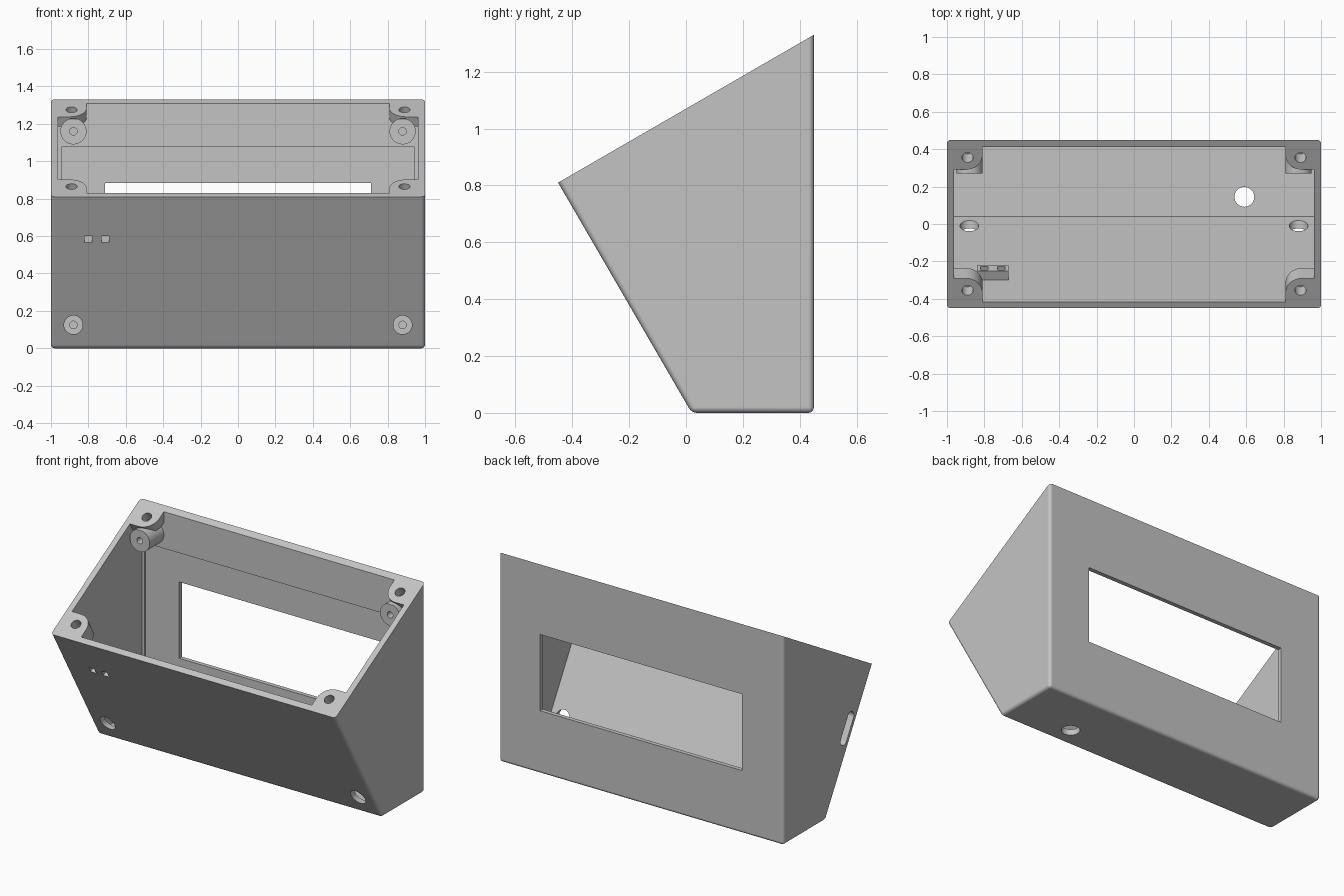
import bpy, bmesh
from math import sin, cos, pi, radians
from mathutils import Matrix, Vector

if "Cube" in bpy.data.objects:
    bpy.data.objects.remove(bpy.data.objects["Cube"])

WALL = 0.037
SLOPE = radians(30)
HALF_RIM = 0.45 / cos(SLOPE)

# Frames: side profile (y, z) swept along x, bores along y, and the sloped rim
SIDE = Matrix(((0, 0, 1, 0), (1, 0, 0, 0), (0, 1, 0, 0), (0, 0, 0, 1)))
BORE = Matrix.Rotation(pi / 2, 4, 'X')
RIM = Matrix.Translation((0, 0, 1.07)) @ Matrix.Rotation(SLOPE, 4, 'X')
WORLD = Matrix.Identity(4)

grey = bpy.data.materials.new("plain grey plastic")
grey.use_nodes = True
grey.diffuse_color = (0.55, 0.55, 0.55, 1)
grey.node_tree.nodes["Principled BSDF"].inputs["Base Color"].default_value = grey.diffuse_color


def prism(name, points, low, high, frame=WORLD, round_edge=None):
    """Sweep a flat outline from low to high in the given frame."""
    bm = bmesh.new()
    face = bm.faces.new([bm.verts.new((p[0], p[1], low)) for p in points])
    swept = bmesh.ops.extrude_face_region(bm, geom=[face])
    top = [v for v in swept["geom"] if isinstance(v, bmesh.types.BMVert)]
    bmesh.ops.translate(bm, verts=top, vec=(0, 0, high - low))
    bm.transform(frame)
    bmesh.ops.recalc_face_normals(bm, faces=bm.faces)
    if round_edge:
        edges = [e for e in bm.edges if min(v.co.z for v in e.verts) < 0.5]
        bmesh.ops.bevel(bm, geom=edges, offset=round_edge, segments=4,
                        profile=0.5, affect='EDGES')
    mesh = bpy.data.meshes.new(name)
    bm.to_mesh(mesh)
    bm.free()
    mesh.materials.append(grey)
    obj = bpy.data.objects.new(name, mesh)
    bpy.context.collection.objects.link(obj)
    return obj


def arc(x, y, r, start, end, steps):
    return [(x + r * cos(start + (end - start) * i / steps),
             y + r * sin(start + (end - start) * i / steps)) for i in range(steps + 1)]


def cylinder(name, x, y, r, low, high, frame=WORLD):
    return prism(name, arc(x, y, r, 0, 2 * pi, 32)[:-1], low, high, frame)


def box(name, x0, x1, y0, y1, low, high, frame=WORLD):
    return prism(name, [(x0, y0), (x1, y0), (x1, y1), (x0, y1)], low, high, frame)


def combine(target, tool, operation='DIFFERENCE'):
    """Apply a boolean and discard the tool."""
    tool.hide_render = True
    mod = target.modifiers.new("boolean", 'BOOLEAN')
    mod.operation, mod.solver, mod.object = operation, 'EXACT', tool
    bpy.context.view_layer.objects.active = target
    bpy.ops.object.modifier_apply(modifier=mod.name)
    bpy.data.objects.remove(tool)


# Solid outer wedge with softened edges and a crisp rim
case = prism("enclosure_case", [(0.02, 0), (0.45, 0), (0.45, 1.33), (-0.45, 0.81)],
             -1, 1, SIDE, round_edge=0.02)

# Hollow interior, running out through the open rim
back = 0.45 - WALL
corner = Vector((0.041, WALL))
lip = corner + 1.2 * Vector((-sin(SLOPE), cos(SLOPE)))
cavity = prism("cavity", [corner, (back, WALL), (back, 1.6), lip], WALL - 1, 1 - WALL, SIDE)

# Shallow panel recess in the back wall
combine(cavity, box("recess", -0.945, 0.945, 0.3, back + 0.01, 0.1, 1.075), 'UNION')

# Lid screw posts in the four rim corners
for sx in (-1, 1):
    for sy, depth in ((-1, 0.11), (1, 0.06)):
        outline = [(1.1, 0.7), (0.81, 0.7)] + arc(0.9, 0.425, 0.09, pi, 1.5 * pi, 8) + [(1.1, 0.335)]
        combine(cavity, prism("post", [(sx * x, sy * y) for x, y in outline], -depth, 0.6, RIM))

# Board bosses standing on the back wall
for x in (-0.88, 0.88):
    for z in (0.125, 1.16):
        combine(cavity, cylinder("boss", x, z, 0.07, -0.5, -0.27, BORE))

# Bracket for the two indicator holes, inside the front wall
combine(cavity, box("bracket", -0.84, -0.67, -0.6, 0.058 + WALL - HALF_RIM,
                    -0.293, -0.233, RIM))
combine(case, cavity)

# Display window
combine(case, box("window", -0.71, 0.71, 0.35, 0.6, 0.4, 0.885))

# Lid screw holes, board screw holes and front access holes
for x in (-0.89, 0.89):
    for y in (-0.41, 0.41):
        combine(case, cylinder("lid_hole", x, y, 0.03, -0.09, 0.1, RIM))
for x in (-0.88, 0.88):
    for z in (0.125, 1.16):
        combine(case, cylinder("screw_hole", x, z, 0.02, -0.4, -0.2, BORE))
    combine(case, cylinder("access_hole", x, 0.125, 0.05, -0.1, 0.3, BORE))

# Square indicator holes
for x in (-0.8, -0.71):
    combine(case, box("indicator_hole", x - 0.02, x + 0.02, -0.6, -0.38,
                      -0.283, -0.243, RIM))

# Cable hole in the floor
combine(case, cylinder("cable_hole", 0.59, 0.145, 0.053, -0.1, 0.1))

# Slanted slot in the right wall
slot = []
for sign in (1, -1):
    y, z = -0.19 - sign * 0.07 * sin(SLOPE), 0.5 + sign * 0.07 * cos(SLOPE)
    start = SLOPE if sign > 0 else SLOPE + pi
    slot += arc(y, z, 0.032, start, start + pi, 10)
combine(case, prism("slot", slot, -1.1, -0.9, SIDE))

# Smooth rounded edges while keeping the flats flat
bpy.ops.object.select_all(action='DESELECT')
case.select_set(True)
bpy.context.view_layer.objects.active = case
bpy.ops.object.shade_smooth_by_angle(angle=radians(35))
weighted = case.modifiers.new("weighted_normals", 'WEIGHTED_NORMAL')
weighted.keep_sharp = True
